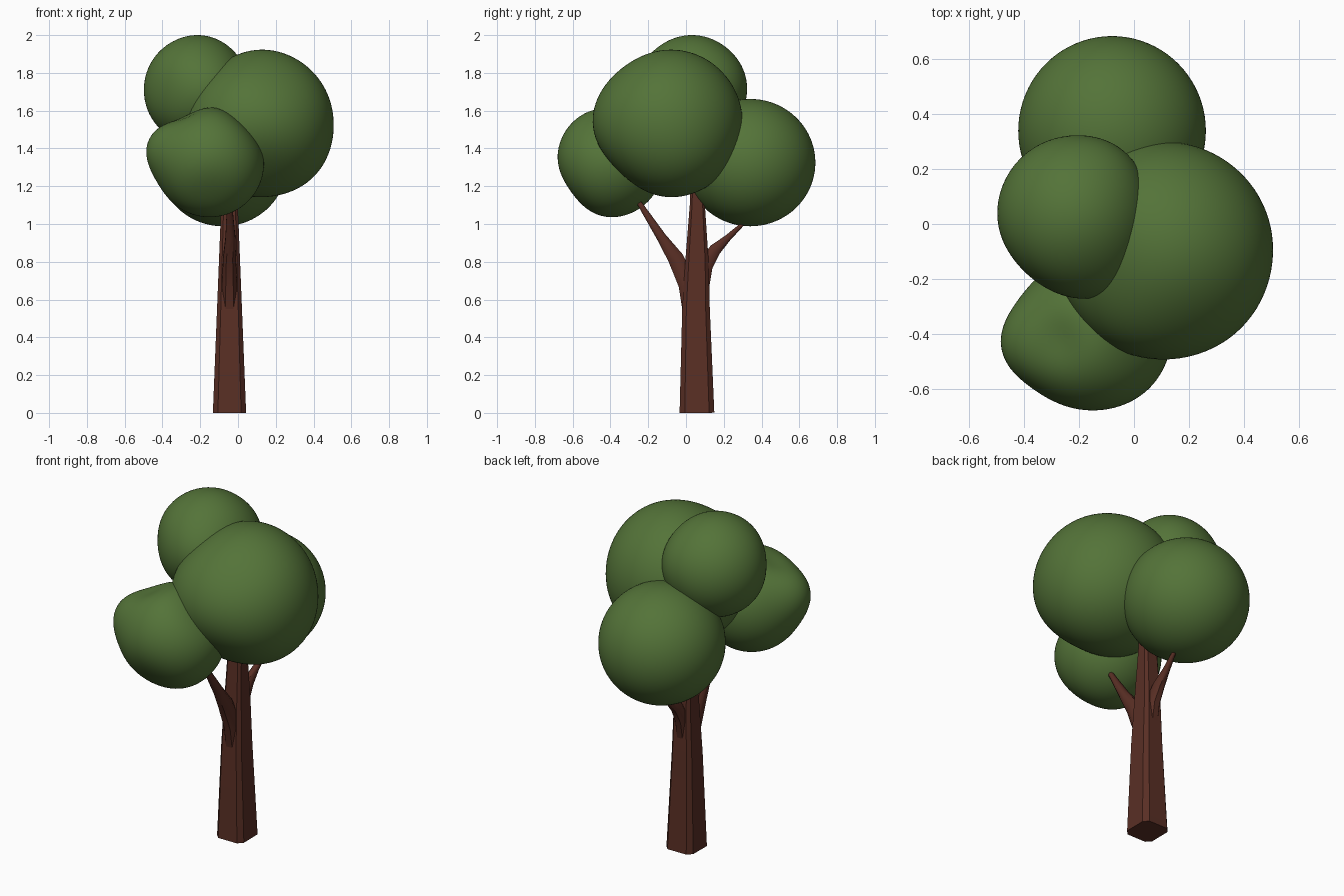
import bpy, bmesh
from mathutils import Vector

cube = bpy.data.objects.get("Cube")
if cube:
    bpy.data.objects.remove(cube, do_unlink=True)


def material(name, color):
    m = bpy.data.materials.new(name)
    m.use_nodes = True
    m.diffuse_color = color
    bsdf = m.node_tree.nodes["Principled BSDF"]
    bsdf.inputs["Base Color"].default_value = color
    bsdf.inputs["Roughness"].default_value = 0.9
    return m


leaf = material("leaf green", (0.088, 0.172, 0.04, 1))
bark = material("bark brown", (0.1, 0.028, 0.018, 1))


def add_object(name, bm, mat, angle):
    bmesh.ops.recalc_face_normals(bm, faces=bm.faces[:])
    mesh = bpy.data.meshes.new(name)
    bm.to_mesh(mesh)
    bm.free()
    mesh.materials.append(mat)
    obj = bpy.data.objects.new(name, mesh)
    bpy.context.collection.objects.link(obj)
    bpy.ops.object.select_all(action='DESELECT')
    obj.select_set(True)
    bpy.context.view_layer.objects.active = obj
    bpy.ops.object.shade_smooth_by_angle(angle=angle)
    return obj


def foliage(name, center, radii, bumps=()):
    """Ellipsoid with soft bumps and dents: (direction, amount, sharpness)."""
    bm = bmesh.new()
    bmesh.ops.create_icosphere(bm, subdivisions=5, radius=1)
    for v in bm.verts:
        d = v.co.normalized()
        r = 1 + sum(a * max(0, d.dot(Vector(n).normalized())) ** k
                    for n, a, k in bumps)
        v.co = Vector(center) + Vector([d[i] * radii[i] * r for i in range(3)])
    return add_object(name, bm, leaf, 1.2)


def limb(name, path, chamfer, angle):
    """Chamfered square tube along a path of (x, y, z, half_x, half_y)."""
    c = 1 - chamfer
    section = [(1, -c), (1, c), (c, 1), (-c, 1), (-1, c), (-1, -c), (-c, -1), (c, -1)]
    bm = bmesh.new()
    rings = []
    for i, (x, y, z, hx, hy) in enumerate(path):
        a, b = path[max(i - 1, 0)], path[min(i + 1, len(path) - 1)]
        t = (Vector(b[:3]) - Vector(a[:3])).normalized()
        side = Vector((0, 1, 0)).cross(t) if abs(t.y) < 0.01 else Vector((1, 0, 0))
        side.normalize()
        other = t.cross(side)
        rings.append([bm.verts.new(Vector((x, y, z)) + side * (u * hx) + other * (w * hy))
                      for u, w in section])
    for lo, hi in zip(rings, rings[1:]):
        for i in range(8):
            j = (i + 1) % 8
            bm.faces.new((lo[i], lo[j], hi[j], hi[i]))
    bm.faces.new(rings[0][::-1])
    bm.faces.new(rings[-1])
    return add_object(name, bm, bark, angle)


# Foliage clumps
foliage("main_foliage", (0.11, -0.1, 1.535), (0.395, 0.4, 0.395),
        [((-0.6, -0.2, 0.75), -0.07, 6), ((0, -0.7, -0.7), -0.09, 6),
         ((0.2, -0.65, 0.7), -0.05, 6), ((0.7, 0.3, -0.65), 0.04, 6)])
foliage("top_foliage", (-0.22, 0.03, 1.71), (0.28, 0.29, 0.285),
        [((0.45, -0.85, 0.0), 0.08, 6), ((0.5, 0.65, 0.2), 0.05, 6),
         ((0.2, 0.05, 1), 0.02, 6), ((-0.7, -0.7, 0), -0.05, 6)])
foliage("back_foliage", (-0.08, 0.34, 1.325), (0.342, 0.345, 0.337))
foliage("front_foliage", (-0.15, -0.4, 1.33), (0.29, 0.285, 0.295),
        [((-0.95, -0.15, 0.27), 0.19, 8), ((0.7, 0, 0.7), -0.1, 6),
         ((-0.47, -0.1, 0.88), -0.1, 14), ((0, -0.8, -0.6), -0.09, 6)])

# Trunk, tapering up into the foliage
limb("trunk", [(-0.045, 0.058, 0, 0.088, 0.092),
               (-0.045, 0.053, 0.55, 0.066, 0.073),
               (-0.045, 0.058, 0.8, 0.056, 0.062),
               (-0.045, 0.06, 1.1, 0.044, 0.04),
               (-0.045, 0.06, 1.35, 0.03, 0.03)], 0.3, 0.5)

# Forked branches
limb("front_branch", [(-0.045, 0.035, 0.52, 0.04, 0.05),
                      (-0.045, 0.01, 0.68, 0.04, 0.05),
                      (-0.045, -0.055, 0.82, 0.034, 0.042),
                      (-0.04, -0.13, 0.93, 0.026, 0.026),
                      (-0.045, -0.24, 1.1, 0.014, 0.014),
                      (-0.05, -0.31, 1.2, 0.01, 0.01)], 0.5, 0.8)
limb("back_branch", [(-0.045, 0.07, 0.62, 0.036, 0.045),
                     (-0.045, 0.1, 0.78, 0.034, 0.042),
                     (-0.045, 0.155, 0.865, 0.028, 0.032),
                     (-0.04, 0.22, 0.925, 0.018, 0.018),
                     (-0.03, 0.3, 1.0, 0.01, 0.01),
                     (-0.02, 0.36, 1.07, 0.008, 0.008)], 0.5, 0.8)
